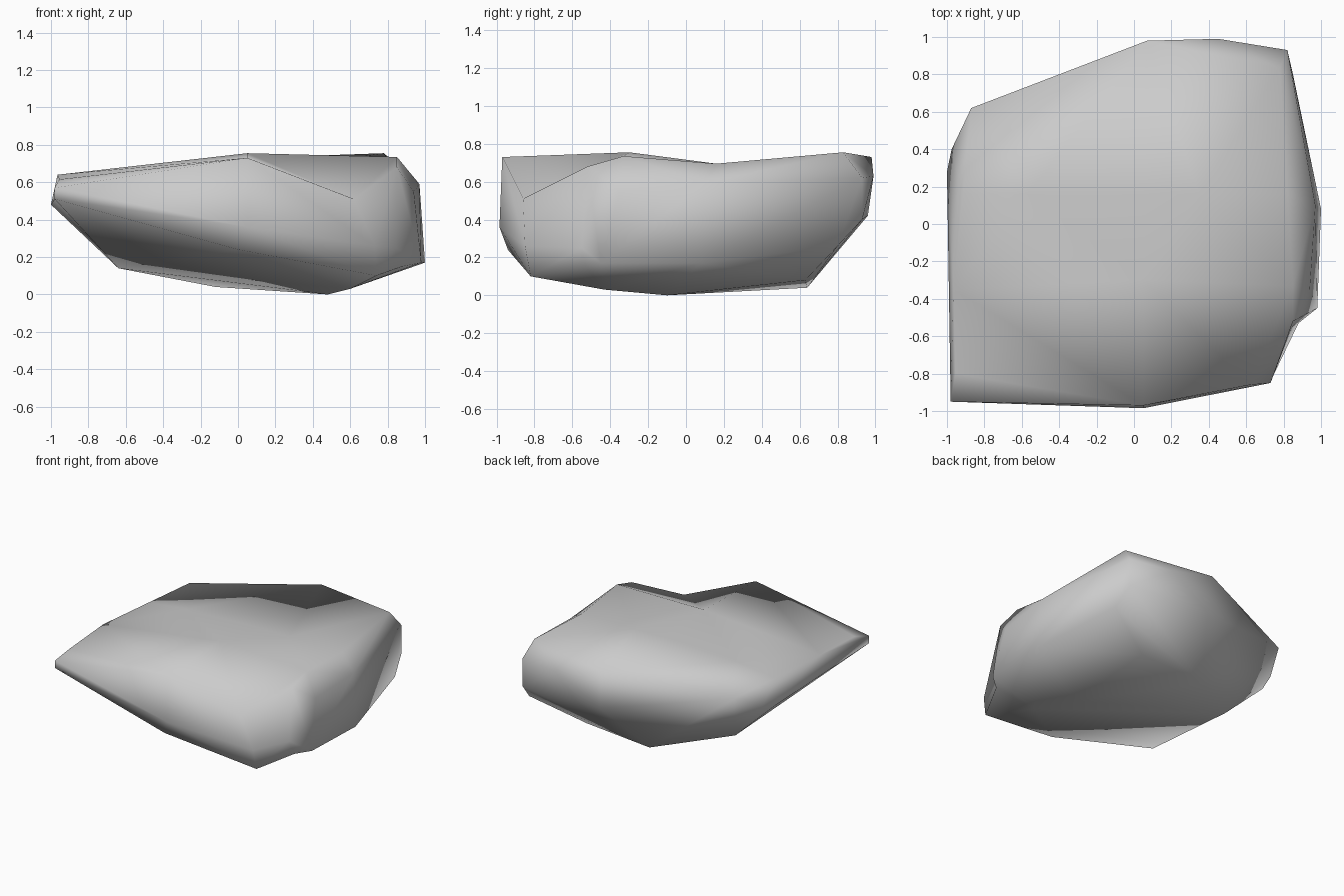
import bpy, bmesh

if "Cube" in bpy.data.objects:
    bpy.data.objects.remove(bpy.data.objects["Cube"])

# Corner points of the boulder, grouped by region
FRONT_PEAK, FRONT_DIP = (.05, -.97, .73), (.62, -.86, .51)
RIDGE_LOW, RIDGE_TOP = (.85, -.52, .68), (.85, -.33, .735)
RIGHT_TIP, RIGHT_FOOT, RIGHT_TOE = (.98, -.45, .17), (.73, -.85, .26), (.74, -.82, .10)
TOP = [FRONT_PEAK, FRONT_DIP, RIDGE_LOW, RIDGE_TOP,
       (-.98, -.95, .57), (-.955, -.80, .615), (-.965, -.35, .64),
       (.05, -.30, .755), (.78, .83, .755), (.45, .99, .63),
       (.07, .98, .73), (-.87, .62, .63)]
SIDES = [RIGHT_TIP, RIGHT_FOOT, (-.98, -.95, .51), (-1, .28, .48), (-.975, .40, .52),
         (.05, -.985, .36), (0, -.94, .24), (.94, -.35, .55), (1, .08, .17),
         (.97, .10, .59), (.82, .93, .62), (.82, .93, .40), (.85, .80, .26),
         (.10, .96, .42)]
BASE = [RIGHT_TOE, (.60, -.43, .03), (.48, -.10, 0), (.45, .63, .08),
        (-.12, .64, .04), (-.64, .28, .14)]

bm = bmesh.new()
for p in TOP + SIDES + BASE:
    bm.verts.new(p)
bmesh.ops.convex_hull(bm, input=bm.verts[:])
bmesh.ops.delete(bm, geom=[v for v in bm.verts if not v.link_faces], context='VERTS')


def find_edge(p, q):
    for e in bm.edges:
        if {tuple(round(c, 3) for c in v.co) for v in e.verts} == {p, q}:
            return e


# Groove running from the top down to the front right corner
for p in (RIDGE_LOW, RIDGE_TOP):
    edge = find_edge(FRONT_PEAK, p)
    if edge:
        bmesh.ops.rotate_edges(bm, edges=[edge], use_ccw=False)

# Notches on the front right edges
for corner, spot in ((RIGHT_FOOT, (.845, -.55, .25)), (RIGHT_TOE, (.88, -.53, .15))):
    edge = find_edge(RIGHT_TIP, corner)
    if edge:
        _, v = bmesh.utils.edge_split(edge, edge.verts[0], .5)
        v.co = spot
bmesh.ops.triangulate(bm, faces=bm.faces[:])
bmesh.ops.recalc_face_normals(bm, faces=bm.faces[:])

# Shallow valley across the top faces
roof = [f for f in bm.faces if f.normal.z > .7 and f.calc_center_median().z > .5]
geom = set(roof)
for f in roof:
    geom.update(f.edges)
    geom.update(f.verts)
cut = bmesh.ops.bisect_plane(bm, geom=list(geom), plane_co=(0, .16, 0), plane_no=(0, 1, 0))
for v in cut['geom_cut']:
    if isinstance(v, bmesh.types.BMVert):
        v.co.z = min(v.co.z, .695)

bmesh.ops.triangulate(bm, faces=bm.faces[:])
bmesh.ops.recalc_face_normals(bm, faces=bm.faces[:])

mesh = bpy.data.meshes.new("boulder")
bm.to_mesh(mesh)
bm.free()
mesh.shade_smooth()
boulder = bpy.data.objects.new("boulder", mesh)
bpy.context.collection.objects.link(boulder)

stone = bpy.data.materials.new("stone grey")
stone.diffuse_color = (.6, .6, .6, 1)
stone.use_nodes = True
stone.node_tree.nodes["Principled BSDF"].inputs["Base Color"].default_value = stone.diffuse_color
mesh.materials.append(stone)
